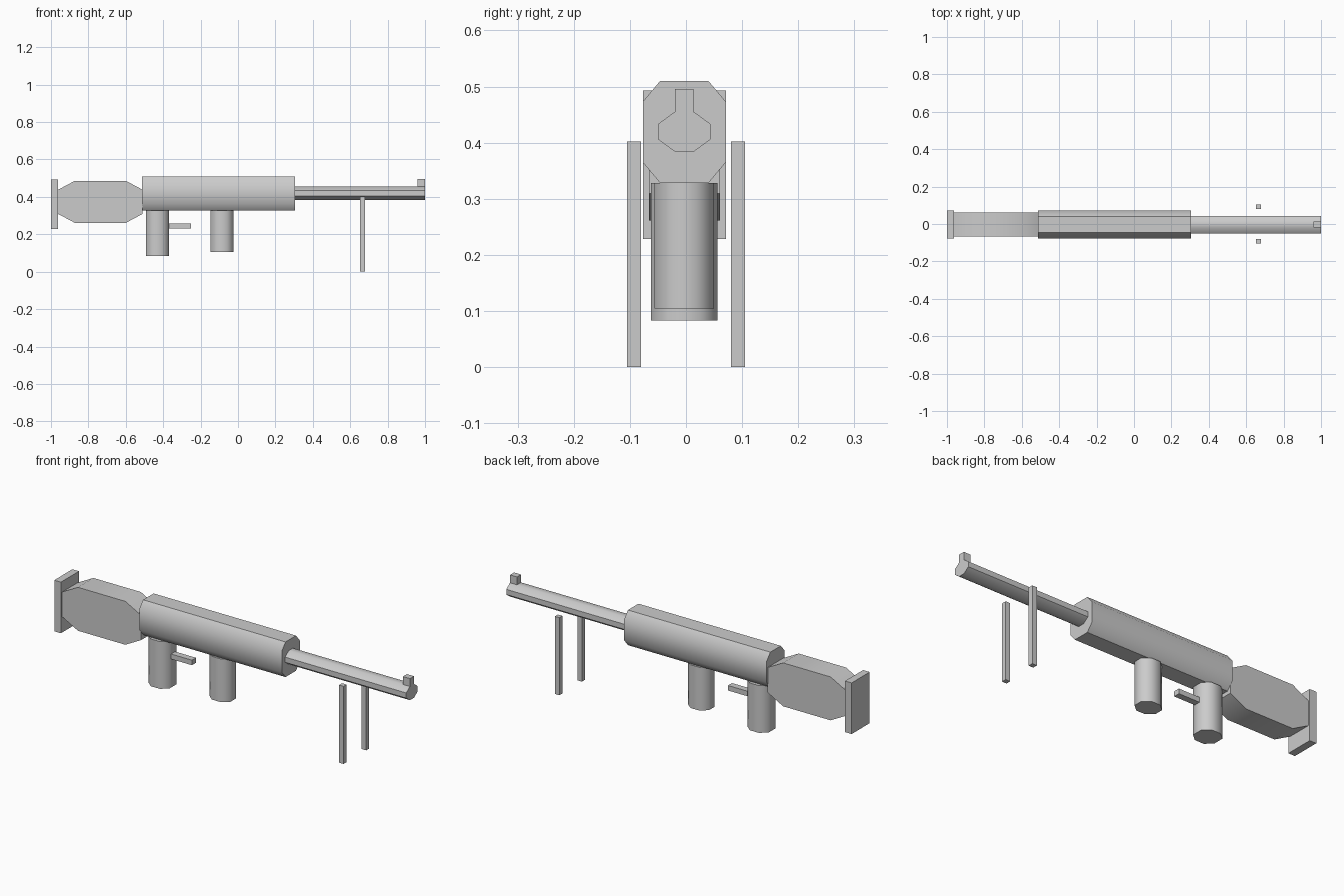
import bpy, bmesh, math
from mathutils import Vector

if "Cube" in bpy.data.objects:
    bpy.data.objects.remove(bpy.data.objects["Cube"])

grey = bpy.data.materials.new("light_grey")
grey.diffuse_color = (0.6, 0.6, 0.6, 1)
grey.use_nodes = True
grey.node_tree.nodes["Principled BSDF"].inputs["Base Color"].default_value = grey.diffuse_color


def prism(name, profile, start, sweep, smooth=True):
    """Extrude a closed profile (list of 3D points at start) along sweep."""
    bm = bmesh.new()
    face = bm.faces.new([bm.verts.new(Vector(start) + Vector(p)) for p in profile])
    ext = bmesh.ops.extrude_face_region(bm, geom=[face])
    moved = [v for v in ext["geom"] if isinstance(v, bmesh.types.BMVert)]
    bmesh.ops.translate(bm, verts=moved, vec=sweep)
    # extrude_face_region may leave or drop the start cap, so make sure it is closed
    bmesh.ops.holes_fill(bm, edges=[e for e in bm.edges if e.is_boundary])
    bmesh.ops.recalc_face_normals(bm, faces=bm.faces)
    me = bpy.data.meshes.new(name)
    bm.to_mesh(me)
    bm.free()
    me.materials.append(grey)
    ob = bpy.data.objects.new(name, me)
    bpy.context.collection.objects.link(ob)
    if smooth:
        bpy.ops.object.select_all(action='DESELECT')
        bpy.context.view_layer.objects.active = ob
        ob.select_set(True)
        bpy.ops.object.shade_smooth_by_angle(angle=math.radians(52 if "grip" in name else 45))
    return ob


def octagon(a0, a1, b0, b1, ca, cb):
    """Chamfered rectangle corners in two coordinates."""
    return [(a0 + ca, b0), (a1 - ca, b0), (a1, b0 + cb), (a1, b1 - cb),
            (a1 - ca, b1), (a0 + ca, b1), (a0, b1 - cb), (a0, b0 + cb)]


def box(name, x0, x1, y0, y1, z0, z1):
    pts = [(x0, y0, 0), (x1, y0, 0), (x1, y1, 0), (x0, y1, 0)]
    return prism(name, pts, (0, 0, z0), (0, 0, z1 - z0), smooth=False)


def tube_x(name, x0, x1, oct_pts):
    return prism(name, [(0, a, b) for a, b in oct_pts], (x0, 0, 0), (x1 - x0, 0, 0))


# main body and barrel
tube_x("body", -0.512, 0.305, octagon(-0.077, 0.071, 0.328, 0.51, 0.031, 0.037))
tube_x("barrel", 0.305, 1.0, octagon(-0.05, 0.044, 0.384, 0.455, 0.03, 0.022))

# shoulder stock: side profile swept across
stock = octagon(-0.962, -0.51, 0.261, 0.486, 0.09, 0.048)
prism("stock", [(a, 0, b) for a, b in stock], (0, -0.066, 0), (0, 0.127, 0))
box("butt_plate", -1.0, -0.962, -0.077, 0.071, 0.228, 0.493)

# grips under the body
for name, x0, x1, y0, y1, z0 in (("rear_grip", -0.492, -0.37, -0.062, 0.056, 0.083),
                                 ("front_grip", -0.146, -0.025, -0.056, 0.05, 0.104)):
    pts = [(a, b, 0) for a, b in octagon(x0, x1, y0, y1, 0.035, 0.03)]
    prism(name, pts, (0, 0, z0), (0, 0, 0.328 - z0))

# small details
box("trigger", -0.37, -0.25, -0.02, 0.013, 0.231, 0.257)
box("front_sight", 0.96, 1.0, -0.02, 0.013, 0.45, 0.496)

# bipod legs
for side, label in ((-1, "front"), (1, "back")):
    box(label + "_bipod_leg", 0.653, 0.679, *sorted((side * 0.08, side * 0.105)), 0.0, 0.402)
